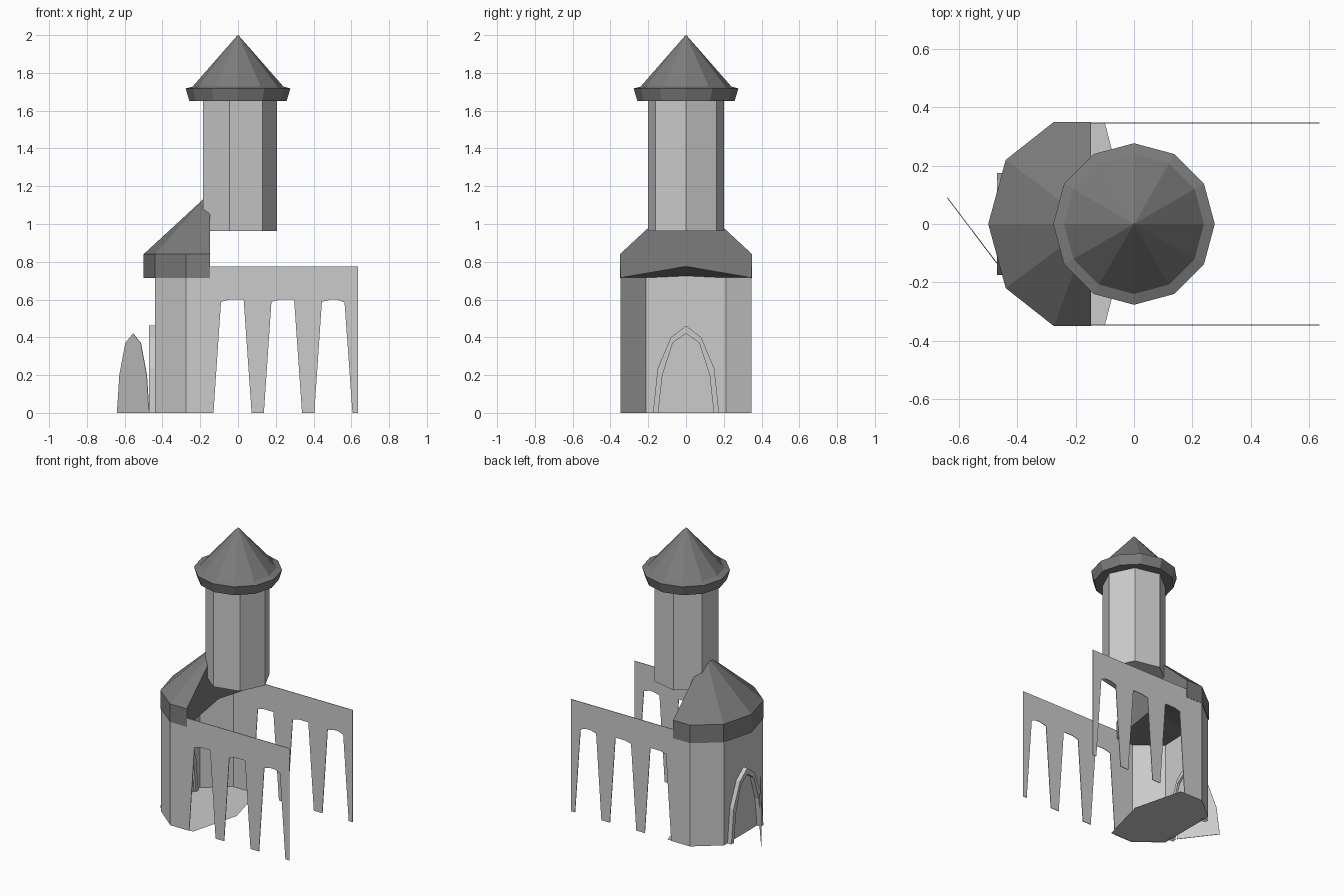
import bpy
from math import cos, sin, pi
from mathutils import Vector

if "Cube" in bpy.data.objects:
    bpy.data.objects.remove(bpy.data.objects["Cube"])


def material(name, v):
    mat = bpy.data.materials.new(name)
    mat.diffuse_color = (v, v, v, 1)
    mat.use_nodes = True
    mat.node_tree.nodes["Principled BSDF"].inputs["Base Color"].default_value = mat.diffuse_color
    return mat


STONE = material("stone", 0.58)
SLATE = material("slate", 0.2)


def mesh(name, verts, faces, mat=STONE, thickness=0):
    me = bpy.data.meshes.new(name)
    me.from_pydata(verts, [], faces)
    me.update()
    me.materials.append(mat)
    ob = bpy.data.objects.new(name, me)
    bpy.context.collection.objects.link(ob)
    if thickness:
        mod = ob.modifiers.new("thickness", 'SOLIDIFY')
        mod.thickness, mod.offset = thickness, 0
    return ob


def lathe(name, profile, sides, mat=STONE):
    """Stack of rings (radius, z), closed by end caps."""
    verts = [(r * cos(2 * pi * i / sides), r * sin(2 * pi * i / sides), z)
             for r, z in profile for i in range(sides)]
    faces = [(k * sides + i, k * sides + (i + 1) % sides,
              (k + 1) * sides + (i + 1) % sides, (k + 1) * sides + i)
             for k in range(len(profile) - 1) for i in range(sides)]
    faces.append(tuple(reversed(range(sides))))
    faces.append(tuple(range((len(profile) - 1) * sides, len(profile) * sides)))
    return mesh(name, verts, faces, mat)


def mirror_path(half):
    """Mirror a half path whose last point lies on the axis."""
    return half + [(-a, b) for a, b in reversed(half[:-1])]


# Tower: seven-sided shaft with a twelve-sided brimmed roof
lathe("tower_shaft", [(0.207, 0.963), (0.207, 1.67)], 7)
lathe("tower_roof", [(0.257, 1.65), (0.277, 1.717), (0.24, 1.728), (0.002, 2.0)], 12, SLATE)

# Apse roof: half cone on a vertical band, peaked underside, flat rear cap
outline = [(-0.147, -0.35), (-0.275, -0.35), (-0.44, -0.22), (-0.5, 0),
           (-0.44, 0.22), (-0.275, 0.35), (-0.147, 0.35)]
n = len(outline)
verts = [(x, y, z) for z in (0.715, 0.84) for x, y in outline]
verts += [(-0.147, 0, 0.775), (-0.147, 0, 1.165)]
low, apex = 2 * n, 2 * n + 1
faces = []
for i in range(n - 1):
    faces += [(i, i + n, i + n + 1, i + 1), (i + n, apex, i + n + 1), (i, i + 1, low)]
faces += [(0, low, apex, n), (low, n - 1, 2 * n - 1, apex)]
mesh("apse_roof", verts, faces, SLATE)

# Apse walls: three thin facets
plan = [(-0.275, -0.347), (-0.44, -0.212), (-0.44, 0.212), (-0.275, 0.347)]
mesh("apse_walls", [(x, y, z) for z in (0, 0.73) for x, y in plan],
     [(i + 1, i, i + 4, i + 5) for i in range(3)])

# Floor slab
floor = plan + [(-0.10, 0.347), (-0.01, 0), (-0.10, -0.347)]
mesh("floor", [(x, y, 0.002) for x, y in floor], [tuple(range(len(floor)))])

# Arcades: thin walls with three tapered openings on either side
profile = [(-0.275, 0.775), (-0.275, 0), (-0.13, 0)]
for k in range(3):
    s = 0.267 * k
    opening = [(-0.13, 0), (-0.09, 0.588), (-0.045, 0.6),
               (0.03, 0.6), (0.072, 0)]
    if k == 2:
        opening[3:4] = [(-0.01, 0.6), (0.03, 0.585)]
    profile += [(x + s, z) for x, z in (opening if k else opening[1:])]
profile += [(0.636, 0), (0.636, 0.775)]
for side, y in (("front", -0.346), ("back", 0.346)):
    mesh(side + "_arcade", [(x, y, z) for x, z in profile],
         [tuple(range(len(profile)))], thickness=0.004)

# Door frame: pointed arch pushed through the apse wall
outer = mirror_path([(-0.175, 0), (-0.15, 0.235), (-0.08, 0.4), (0, 0.462)])
inner = mirror_path([(-0.147, 0), (-0.125, 0.2), (-0.07, 0.37), (0, 0.42)])
m = len(outer)
verts = [(x, y, z) for x in (-0.47, -0.425) for loop in (outer, inner) for y, z in loop]
faces = []
for i in range(m - 1):
    j = i + 1
    a, b, c, d = 0, m, 2 * m, 3 * m
    faces += [(a + i, a + j, b + j, b + i), (c + j, c + i, d + i, d + j),
              (a + j, a + i, c + i, c + j), (b + i, b + j, d + j, d + i)]
mesh("door_frame", verts, faces)

# Open door leaf, hinged at the front edge of the frame
hinge, tip = Vector((-0.47, -0.135)), Vector((-0.64, 0.09))
mid, along = (hinge + tip) / 2, (tip - hinge) / 0.294
leaf = [(*(mid + along * a), z) for a, z in inner]
mesh("door_leaf", leaf, [tuple(range(m))], thickness=0.003)
